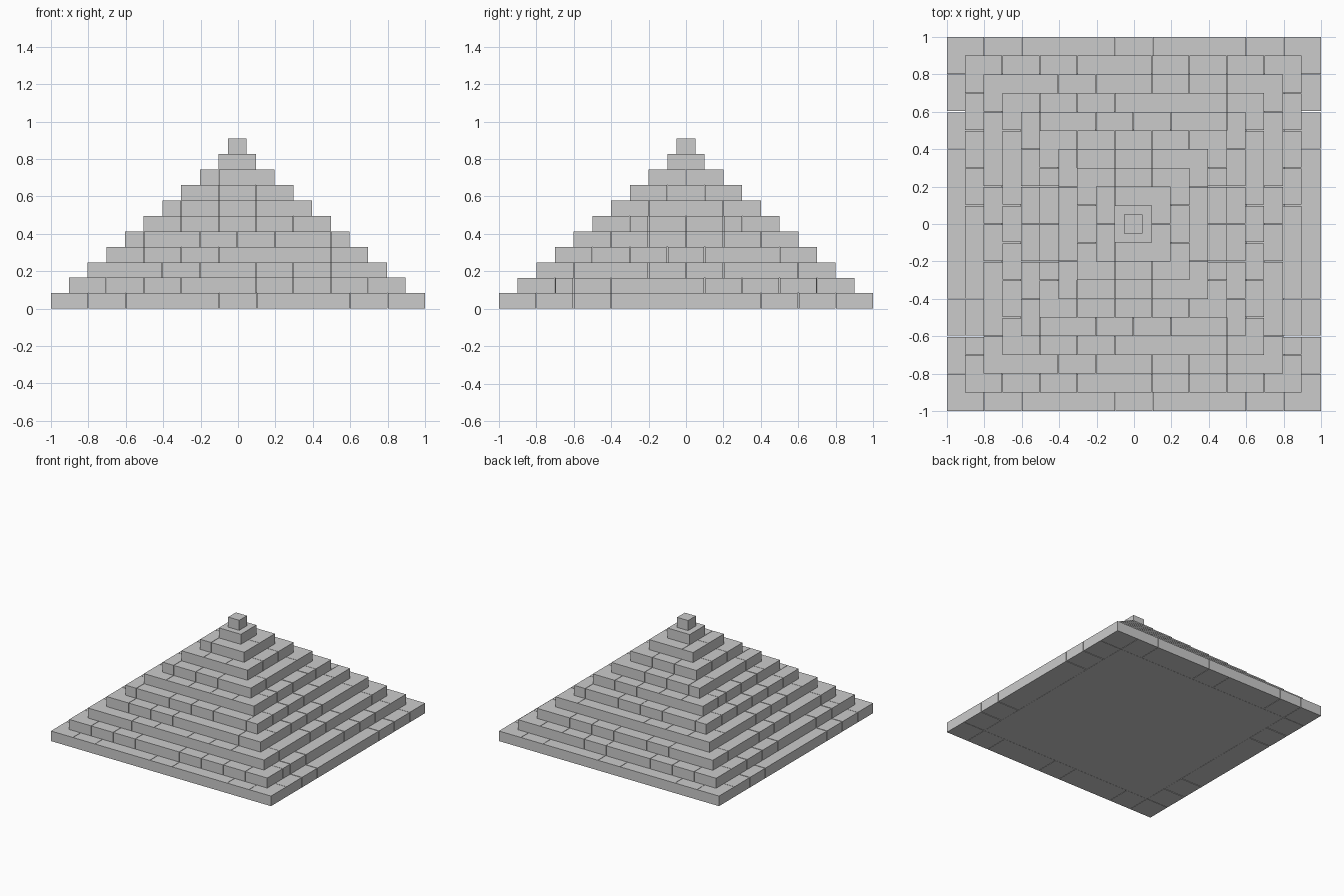
import bpy, bmesh

if "Cube" in bpy.data.objects:
    bpy.data.objects.remove(bpy.data.objects["Cube"])

H = 0.0826      # course height
GAP = 0.0015    # half of the seam between blocks
DEPTH = 0.2     # depth of the facing blocks

# half width, joints along front/back rows (x), joints along side rows (y)
COURSES = [
    (1.0, [-.8, -.6, -.1, .1, .6, .8], [-.6, -.4, .4, .6]),
    (0.9, [-.7, -.5, -.3, .1, .3, .5, .7], [-.6, -.4, .1, .3, .5]),
    (0.8, [-.4, -.2, .1, .3, .5], [-.2, 0, .2]),
    (0.7, [-.5, -.3, -.1, .5], [-.3, -.1, .1]),
    (0.6, [-.5, -.2, 0, .2, .5], [-.2, 0, .2]),
    (0.5, [-.3, -.1, .1, .3], [-.2, 0, .2]),
    (0.4, [-.3, -.1, .1], []),
    (0.3, [-.1, .1], []),
    (0.2, [-.1], []),
    (0.1, [], []),
    (0.05, [], []),
]


def block(bm, x0, x1, y0, y1, z0, z1):
    """Add one closed box."""
    verts = bmesh.ops.create_cube(bm, size=1)["verts"]
    for v in verts:
        v.co.x = x1 if v.co.x > 0 else x0
        v.co.y = y1 if v.co.y > 0 else y0
        v.co.z = z1 if v.co.z > 0 else z0


def spans(a, b, joints):
    """Split a..b at the joints, leaving seams between but not at the ends."""
    p = [a] + joints + [b]
    return [(s + (GAP if i else 0), e - (GAP if i < len(p) - 2 else 0))
            for i, (s, e) in enumerate(zip(p, p[1:]))]


for n, (w, xs, ys) in enumerate(COURSES):
    bm = bmesh.new()
    z0, z1 = n * H, (n + 1) * H
    if w <= 0.1:
        # Solid cap stones
        block(bm, -w, w, -w, w, z0, z1)
    else:
        inner = w - DEPTH
        # Front and back rows
        for a, b in spans(-w, w, xs):
            block(bm, a, b, -w, -inner - GAP, z0, z1)
            block(bm, a, b, inner + GAP, w, z0, z1)
        if inner > 0.01:
            # Side rows between them
            for a, b in spans(-inner, inner, ys):
                block(bm, -w, -inner - GAP, a + GAP, b - GAP, z0, z1)
                block(bm, inner + GAP, w, a + GAP, b - GAP, z0, z1)
            # Core filling
            block(bm, -inner, inner, -inner, inner, z0, z1)
    name = "cap_stone" if n == len(COURSES) - 1 else f"stone_course_{n + 1}"
    mesh = bpy.data.meshes.new(name)
    bm.to_mesh(mesh)
    bm.free()
    obj = bpy.data.objects.new(name, mesh)
    obj.location.x = -0.004 if n else 0   # upper courses sit slightly left
    bpy.context.collection.objects.link(obj)
